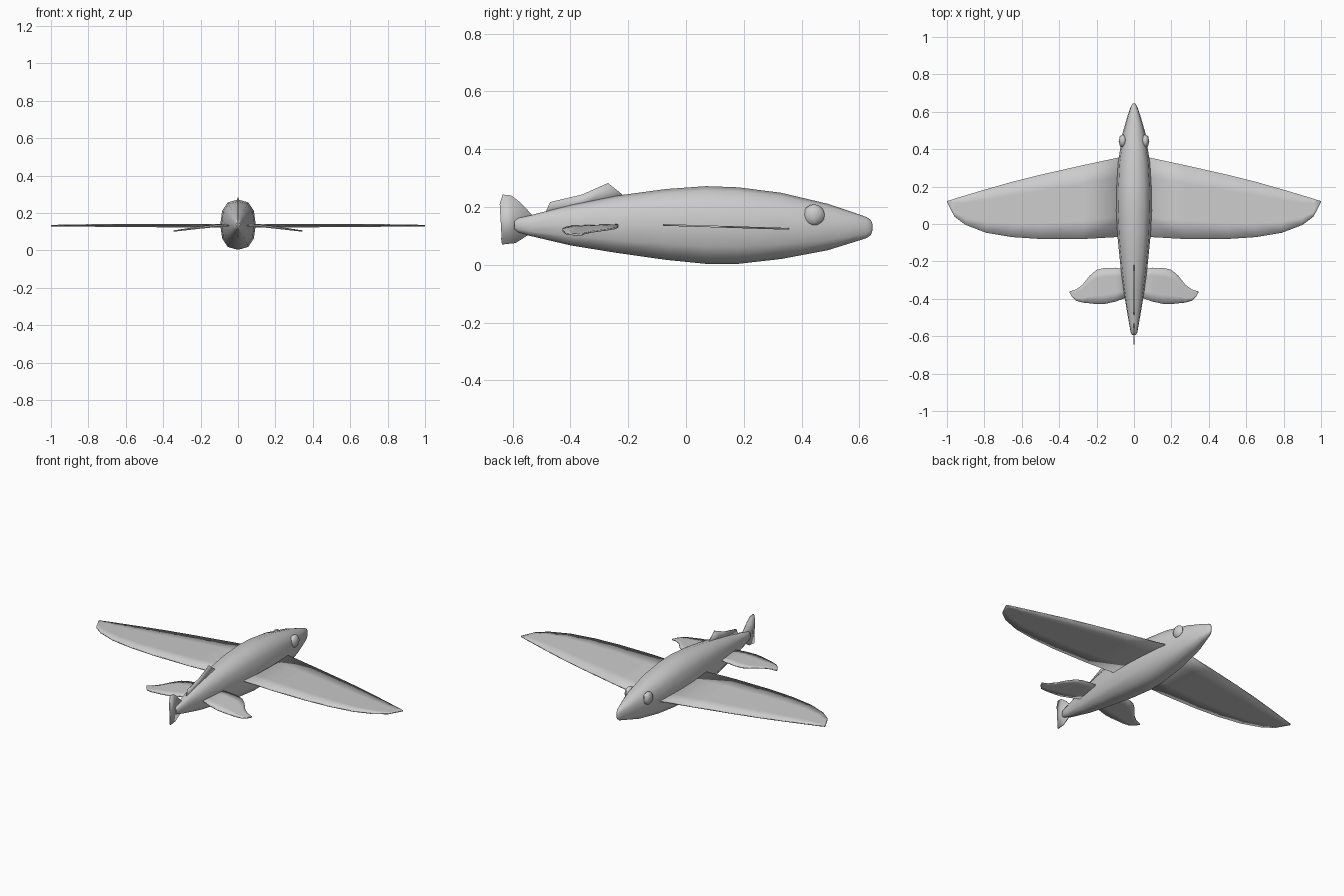
import bpy, bmesh
from math import sin, cos, pi, copysign
from mathutils import Matrix

if "Cube" in bpy.data.objects:
    bpy.data.objects.remove(bpy.data.objects["Cube"])


def make_object(name, bm, thickness=0, mirror=False, smooth=40):
    bmesh.ops.recalc_face_normals(bm, faces=bm.faces)
    mesh = bpy.data.meshes.new(name)
    bm.to_mesh(mesh)
    bm.free()
    ob = bpy.data.objects.new(name, mesh)
    bpy.context.collection.objects.link(ob)
    if thickness:
        m = ob.modifiers.new("Thickness", 'SOLIDIFY')
        m.thickness, m.offset = thickness, 0
    if mirror:
        ob.modifiers.new("Mirror", 'MIRROR').use_mirror_merge = False
    bpy.ops.object.select_all(action='DESELECT')
    ob.select_set(True)
    bpy.context.view_layer.objects.active = ob
    bpy.ops.object.shade_smooth_by_angle(angle=smooth * pi / 180)
    return ob


def side_fin(name, stations, height, thickness):
    """Horizontal fin from (x, leading y, trailing y) stations."""
    bm = bmesh.new()
    rows = []
    for x, lead, trail in stations:
        ys = [lead + (trail - lead) * i / 4 for i in range(5)]
        rows.append([bm.verts.new((x, y, height(x, y))) for y in ys])
    for a, b in zip(rows, rows[1:]):
        for i in range(4):
            bm.faces.new((a[i], a[i + 1], b[i + 1], b[i]))
    return make_object(name, bm, thickness, mirror=True)


def upright_fin(name, outline, thickness):
    """Vertical fin on the centre plane from a (y, z) outline."""
    bm = bmesh.new()
    face = bm.faces.new([bm.verts.new((0, y, z)) for y, z in outline])
    bmesh.ops.triangulate(bm, faces=[face])
    return make_object(name, bm, thickness)


# Body: lofted rings of (y, bottom z, top z, half width)
rings = [(-0.593, 0.122, 0.152, 0.010), (-0.582, 0.112, 0.162, 0.017),
         (-0.54, 0.100, 0.171, 0.025), (-0.40, 0.067, 0.207, 0.049),
         (-0.24, 0.041, 0.239, 0.071), (-0.07, 0.017, 0.262, 0.088),
         (0.07, 0.003, 0.272, 0.095), (0.18, 0.003, 0.268, 0.094),
         (0.33, 0.020, 0.249, 0.085), (0.49, 0.050, 0.211, 0.060),
         (0.58, 0.078, 0.181, 0.034), (0.625, 0.092, 0.165, 0.018),
         (0.64, 0.103, 0.155, 0.010), (0.645, 0.117, 0.143, 0.005)]
SIDES = 12
bm = bmesh.new()
loops = []
for y, low, high, w in rings:
    loop = []
    for k in range(SIDES):
        c, s = cos(2 * pi * k / SIDES), sin(2 * pi * k / SIDES)
        x = copysign(abs(c) ** 0.8, c) * w if abs(c) > 1e-6 else 0
        z = copysign(abs(s) ** 0.85, s) * (high - low) / 2
        loop.append(bm.verts.new((x, y, (high + low) / 2 + z)))
    loops.append(loop)
for a, b in zip(loops, loops[1:]):
    for k in range(SIDES):
        n = (k + 1) % SIDES
        bm.faces.new((a[k], a[n], b[n], b[k]))
bm.faces.new(loops[0])
bm.faces.new(loops[-1])
make_object("body", bm, smooth=50)

# Eyes
bm = bmesh.new()
bmesh.ops.create_uvsphere(
    bm, u_segments=8, v_segments=8, radius=1,
    matrix=Matrix.Translation((0.06, 0.443, 0.172))
    @ Matrix.Diagonal((0.022, 0.037, 0.037, 1)))
make_object("eyes", bm, mirror=True, smooth=60)

# Large pectoral wings
side_fin("wings", [(0.06, 0.36, -0.068), (0.27, 0.315, -0.08),
                   (0.5, 0.263, -0.08), (0.65, 0.226, -0.07),
                   (0.79, 0.186, -0.047), (0.90, 0.153, -0.005),
                   (0.96, 0.135, 0.04), (1.0, 0.122, 0.118)],
         lambda x, y: 0.138 - 0.014 * (y + 0.08) / 0.44, 0.006)

# Small drooping pelvic fins
side_fin("pelvic_fins", [(0.03, -0.245, -0.39), (0.10, -0.234, -0.415),
                         (0.16, -0.235, -0.428), (0.20, -0.245, -0.428),
                         (0.235, -0.275, -0.424), (0.275, -0.325, -0.42),
                         (0.31, -0.35, -0.41), (0.332, -0.357, -0.388),
                         (0.345, -0.36, -0.364)],
         lambda x, y: 0.137 - 0.032 * (x / 0.345) ** 1.5 + 0.04 * (y + 0.33), 0.006)

# Dorsal fin
upright_fin("dorsal_fin", [(-0.21, 0.235), (-0.27, 0.283), (-0.36, 0.243),
                           (-0.47, 0.217), (-0.49, 0.175), (-0.35, 0.2)], 0.006)

# Forked tail fin
upright_fin("tail_fin", [(-0.53, 0.17), (-0.575, 0.217), (-0.605, 0.24),
                         (-0.635, 0.243), (-0.645, 0.21), (-0.628, 0.175),
                         (-0.617, 0.155), (-0.625, 0.12), (-0.64, 0.09),
                         (-0.637, 0.07), (-0.59, 0.075), (-0.54, 0.107)], 0.006)
